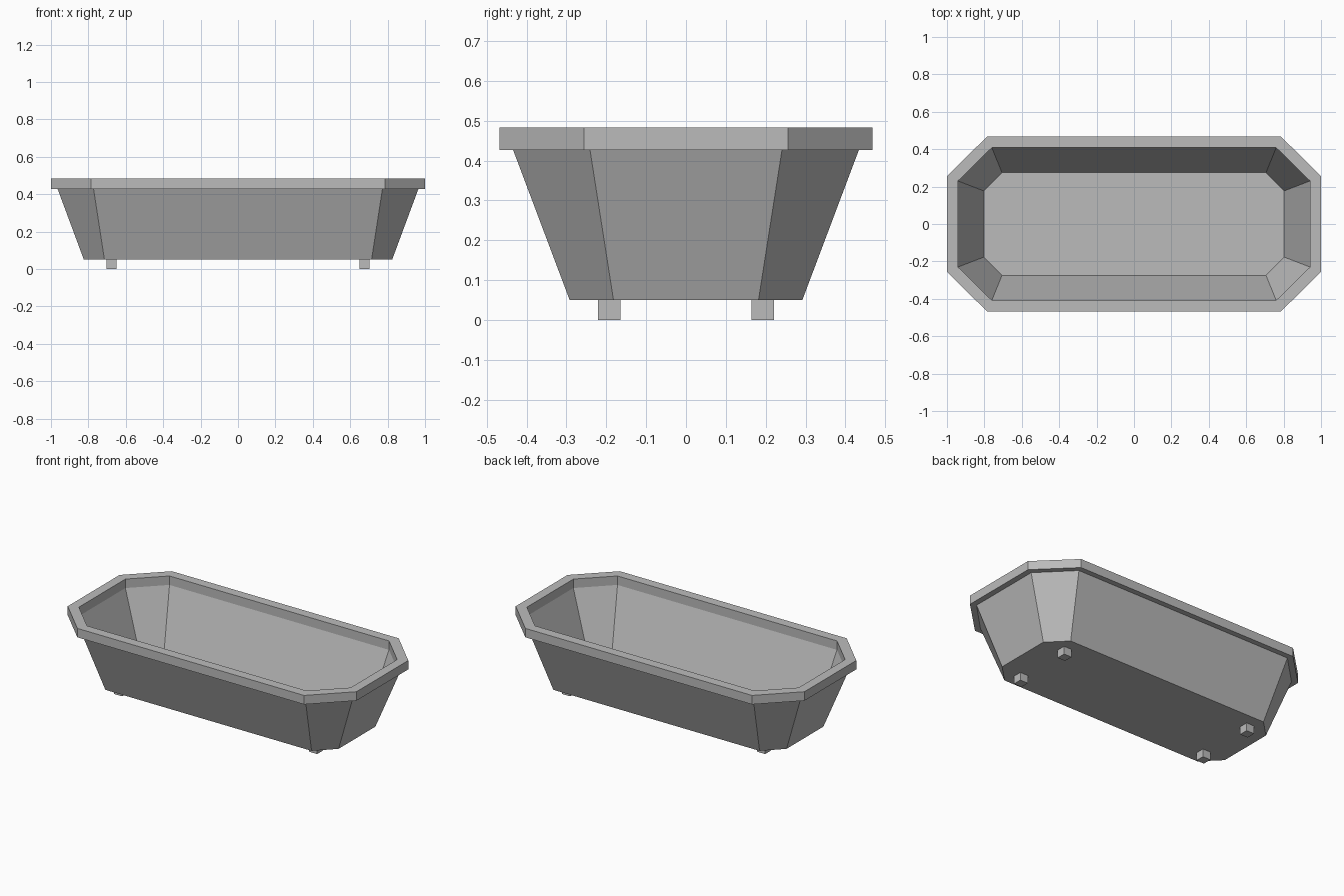
import bpy
import bmesh

cube = bpy.data.objects.get("Cube")
if cube:
    bpy.data.objects.remove(cube, do_unlink=True)

grey = bpy.data.materials.new("plain grey")
grey.use_nodes = True
grey.diffuse_color = (0.5, 0.5, 0.5, 1)
grey.node_tree.nodes["Principled BSDF"].inputs["Base Color"].default_value = (0.5, 0.5, 0.5, 1)


def make_object(name, bm):
    bmesh.ops.recalc_face_normals(bm, faces=bm.faces)
    mesh = bpy.data.meshes.new(name)
    bm.to_mesh(mesh)
    bm.free()
    mesh.materials.append(grey)
    obj = bpy.data.objects.new(name, mesh)
    bpy.context.collection.objects.link(obj)
    return obj


def octagon(bm, hx, hy, cx, cy, z):
    """Ring of a rectangle with cut corners: half sizes and corner positions."""
    quarter = [(hx, cy), (cx, hy)]
    pts = quarter + [(-x, y) for x, y in reversed(quarter)]
    pts += [(-x, -y) for x, y in pts]
    return [bm.verts.new((x, y, z)) for x, y in pts]


# Tub shell: rings run from the underside, over the rim, down to the inner floor
sections = [
    (0.824, 0.292, 0.714, 0.182, 0.05),   # underside
    (0.964, 0.434, 0.772, 0.241, 0.427),  # top of outer wall
    (1.0, 0.468, 0.785, 0.256, 0.427),    # rim lower edge
    (1.0, 0.468, 0.785, 0.256, 0.483),    # rim upper edge
    (0.941, 0.408, 0.76, 0.23, 0.483),    # rim inner edge
    (0.941, 0.408, 0.76, 0.23, 0.427),    # top of inner wall
    (0.803, 0.275, 0.706, 0.177, 0.06),   # inner floor
]
bm = bmesh.new()
rings = [octagon(bm, *s) for s in sections]
for low, high in zip(rings, rings[1:]):
    for i in range(len(low)):
        j = (i + 1) % len(low)
        bm.faces.new((low[i], low[j], high[j], high[i]))
bm.faces.new(rings[0])
bm.faces.new(rings[-1])
make_object("tub", bm)

# Four small square feet
for side_x, x_name in ((1, "left"), (-1, "right")):
    for side_y, y_name in ((-1, "front"), (1, "back")):
        bm = bmesh.new()
        bmesh.ops.create_cube(bm, size=1)
        bmesh.ops.scale(bm, vec=(0.055, 0.057, 0.05), verts=bm.verts)
        foot = make_object(f"{y_name}_{x_name}_foot", bm)
        foot.location = (side_x * 0.676, side_y * 0.193, 0.025)
